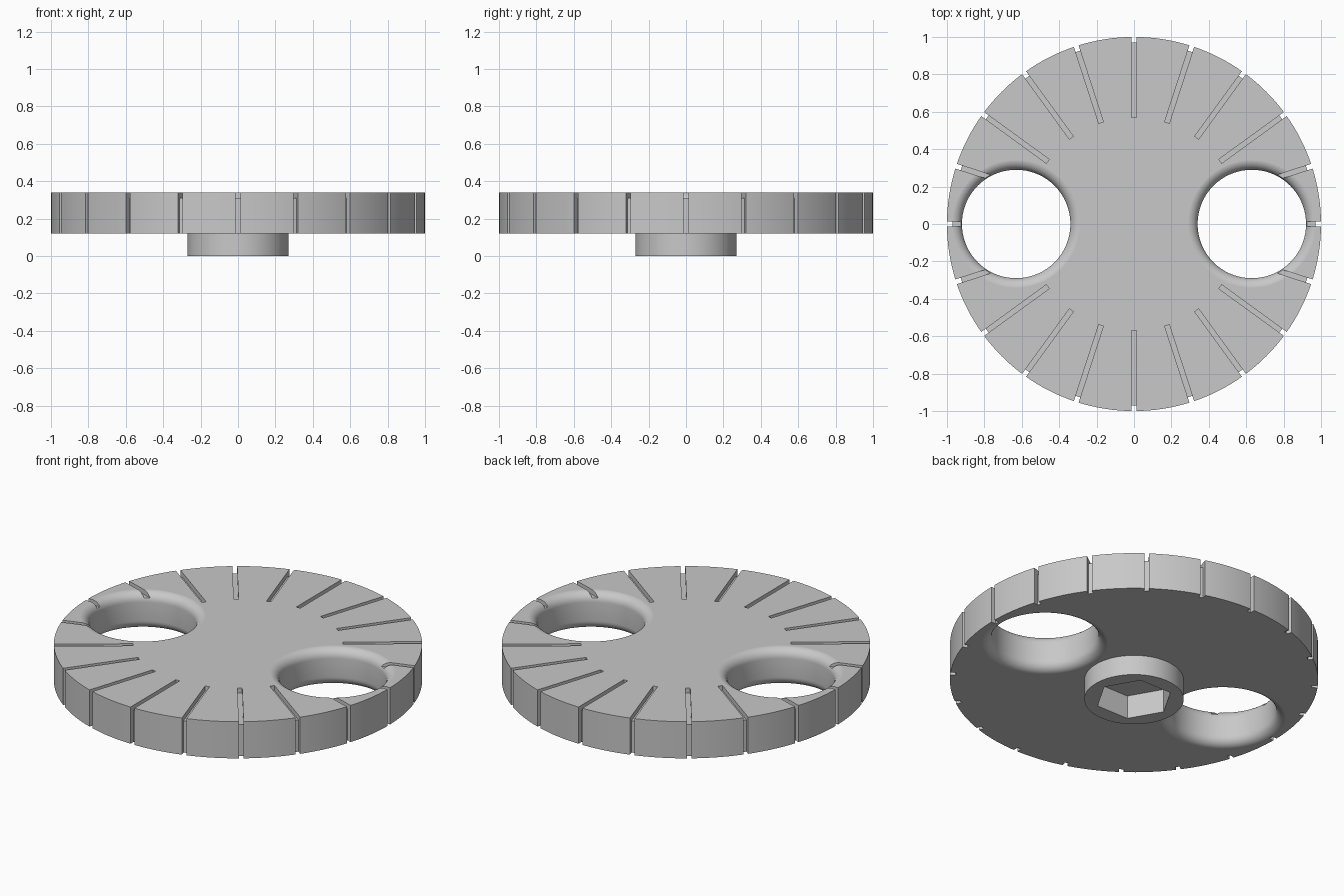
import bpy
import bmesh
from math import cos, sin, pi
from mathutils import Matrix, Vector

TOP, UNDER = 0.34, 0.12          # disc faces
HUB_R = 0.27
HOLE_X, HOLE_R, FILLET = 0.63, 0.29, 0.055
SLOTS, SLOT_W = 20, 0.026

cube = bpy.data.objects.get("Cube")
if cube:
    bpy.data.objects.remove(cube)

grey = bpy.data.materials.new("light_grey")
grey.use_nodes = True
grey.diffuse_color = (0.58, 0.58, 0.58, 1)
grey.node_tree.nodes["Principled BSDF"].inputs["Base Color"].default_value = grey.diffuse_color


def make_object(name, bm):
    bmesh.ops.recalc_face_normals(bm, faces=bm.faces)
    mesh = bpy.data.meshes.new(name)
    bm.to_mesh(mesh)
    bm.free()
    mesh.materials.append(grey)
    obj = bpy.data.objects.new(name, mesh)
    bpy.context.collection.objects.link(obj)
    return obj


def lathe(bm, profile, steps, x=0.0):
    """Stack rings from (radius, z) pairs and cap both ends."""
    rings = [[bm.verts.new((x + r * cos(2 * pi * i / steps), r * sin(2 * pi * i / steps), z))
              for i in range(steps)] for r, z in profile]
    for a, b in zip(rings, rings[1:]):
        for i in range(steps):
            j = (i + 1) % steps
            bm.faces.new((a[i], a[j], b[j], b[i]))
    bm.faces.new(rings[0])
    bm.faces.new(rings[-1])


# Disc with its hub
bm = bmesh.new()
lathe(bm, [(HUB_R, 0), (HUB_R, UNDER), (1, UNDER), (1, TOP)], 160)
disc = make_object("slotted_disc", bm)

# Two round holes with rounded lips above and below
hi, lo = TOP + 0.0005, UNDER - 0.0005
arc = [(HOLE_R + FILLET * (1 - cos(k * pi / 16)), FILLET * (1 - sin(k * pi / 16)))
       for k in range(9)]
lip = HOLE_R + FILLET
profile = ([(lip, lo - 0.1)] + [(r, lo + d) for r, d in reversed(arc)]
           + [(r, hi - d) for r, d in arc] + [(lip, hi + 0.1)])
bm = bmesh.new()
for side in (-1, 1):
    lathe(bm, profile, 72, side * HOLE_X)
holes = make_object("hole_cutter", bm)

# Radial grooves on the top, each turning down the rim
bm = bmesh.new()
groove = [(0.57, 0.31), (0.97, 0.31), (0.97, 0.05), (1.1, 0.05), (1.1, 0.4), (0.57, 0.4)]
for n in range(SLOTS):
    turn = Matrix.Rotation(2 * pi * n / SLOTS, 3, "Z")
    near, far = [[bm.verts.new(turn @ Vector((r, s * SLOT_W / 2, z))) for r, z in groove]
                 for s in (-1, 1)]
    bm.faces.new(near)
    bm.faces.new(far)
    for i in range(len(groove)):
        j = (i + 1) % len(groove)
        bm.faces.new((near[i], near[j], far[j], far[i]))
grooves = make_object("groove_cutter", bm)

# Hexagonal socket in the hub
bm = bmesh.new()
lathe(bm, [(0.21, -0.1), (0.21, 0.14)], 6)
socket = make_object("socket_cutter", bm)

# Cut everything out of the disc
bpy.ops.object.select_all(action="DESELECT")
disc.select_set(True)
bpy.context.view_layer.objects.active = disc
for cutter in (holes, grooves, socket):
    cutter.hide_render = True
    mod = disc.modifiers.new(cutter.name, "BOOLEAN")
    mod.operation = "DIFFERENCE"
    mod.solver = "EXACT"
    mod.object = cutter
    bpy.ops.object.modifier_apply(modifier=mod.name)
    bpy.data.objects.remove(cutter)

# Smooth the round walls, keep level faces flat
bpy.ops.object.shade_smooth_by_angle(angle=pi / 6)
for face in disc.data.polygons:
    if abs(face.normal.z) > 0.999:
        face.use_smooth = False
